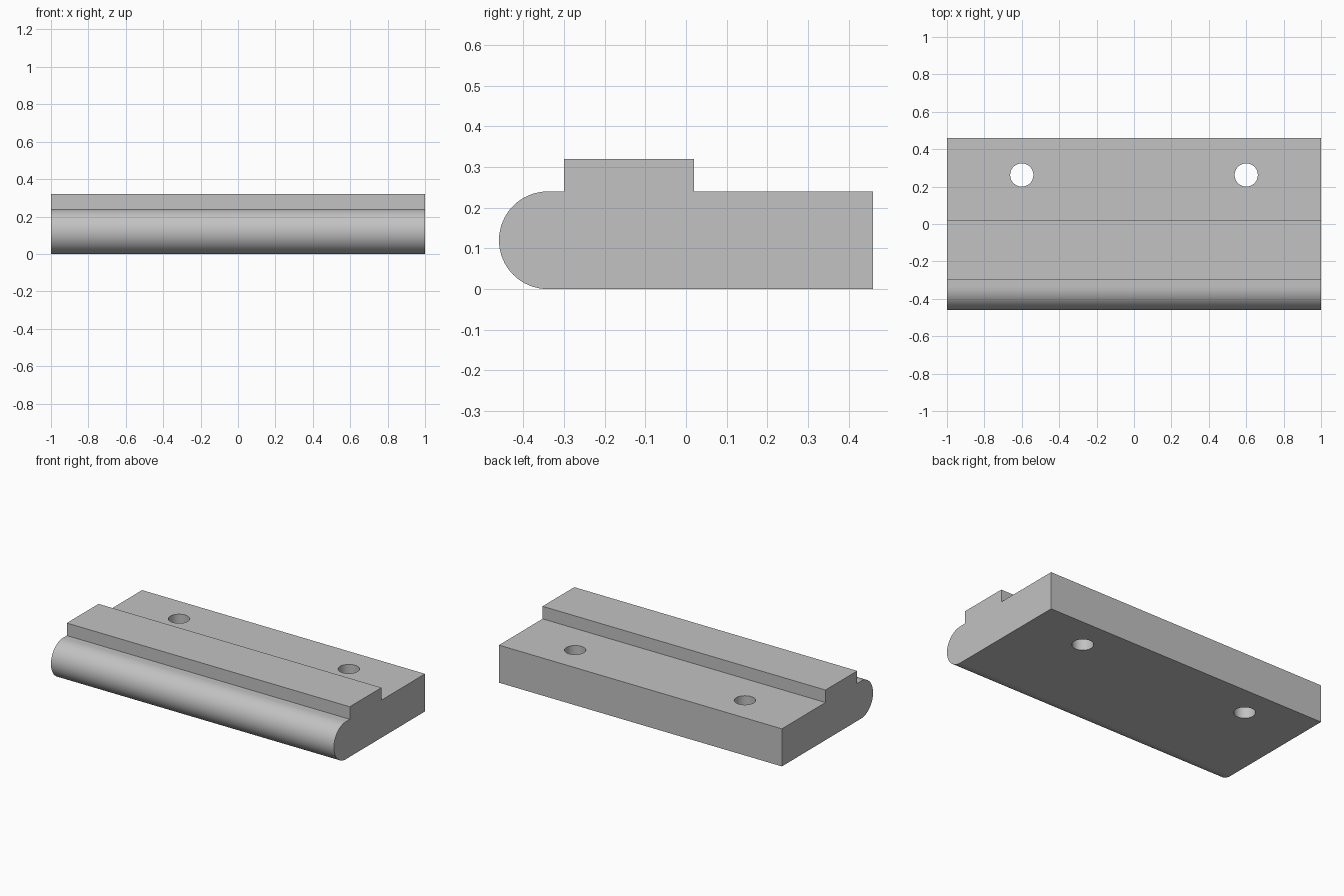
import bpy, bmesh, math

if "Cube" in bpy.data.objects:
    bpy.data.objects.remove(bpy.data.objects["Cube"], do_unlink=True)

HALF_LENGTH = 1.0
RADIUS = 0.12
NOSE_Y = -0.34
ARC_STEPS = 32

# Plain grey material
grey = bpy.data.materials.new("plain grey")
grey.use_nodes = True
colour = (0.54, 0.54, 0.54, 1.0)
grey.diffuse_color = colour
grey.node_tree.nodes["Principled BSDF"].inputs["Base Color"].default_value = colour

# Side profile: flat base, raised step, rounded nose
profile = [(0.46, 0), (0.46, 0.24), (0.02, 0.24), (0.02, 0.32),
           (-0.30, 0.32), (-0.30, 0.24)]
for i in range(ARC_STEPS + 1):
    a = math.pi / 2 + math.pi * i / ARC_STEPS
    profile.append((NOSE_Y + RADIUS * math.cos(a), RADIUS + RADIUS * math.sin(a)))

# Stepped bar: profile extruded along its length
bm = bmesh.new()
end = bm.faces.new([bm.verts.new((-HALF_LENGTH, y, z)) for y, z in profile])
out = bmesh.ops.extrude_face_region(bm, geom=[end])
for v in out["geom"]:
    if isinstance(v, bmesh.types.BMVert):
        v.co.x = HALF_LENGTH
bmesh.ops.recalc_face_normals(bm, faces=bm.faces)
mesh = bpy.data.meshes.new("stepped_bar")
bm.to_mesh(mesh)
bm.free()
mesh.materials.append(grey)
bar = bpy.data.objects.new("stepped_bar", mesh)
bpy.context.collection.objects.link(bar)
bpy.context.view_layer.objects.active = bar

# Two through holes for screws
for side in (-1, 1):
    bpy.ops.mesh.primitive_cylinder_add(vertices=48, radius=0.062, depth=1,
                                        location=(side * 0.6, 0.262, 0.12))
    cutter = bpy.context.object
    cutter.name = "hole_cutter"
    cutter.hide_render = True
    cutter.data.materials.append(grey)
    bpy.context.view_layer.objects.active = bar
    cut = bar.modifiers.new("screw hole", 'BOOLEAN')
    cut.operation = 'DIFFERENCE'
    cut.solver = 'EXACT'
    cut.object = cutter
    bpy.ops.object.modifier_apply(modifier=cut.name)
    bpy.data.objects.remove(cutter, do_unlink=True)

# Smooth only the curved faces; planar faces stay flat
for face in bar.data.polygons:
    face.use_smooth = max(abs(c) for c in face.normal) < 0.9999
    face.material_index = 0
